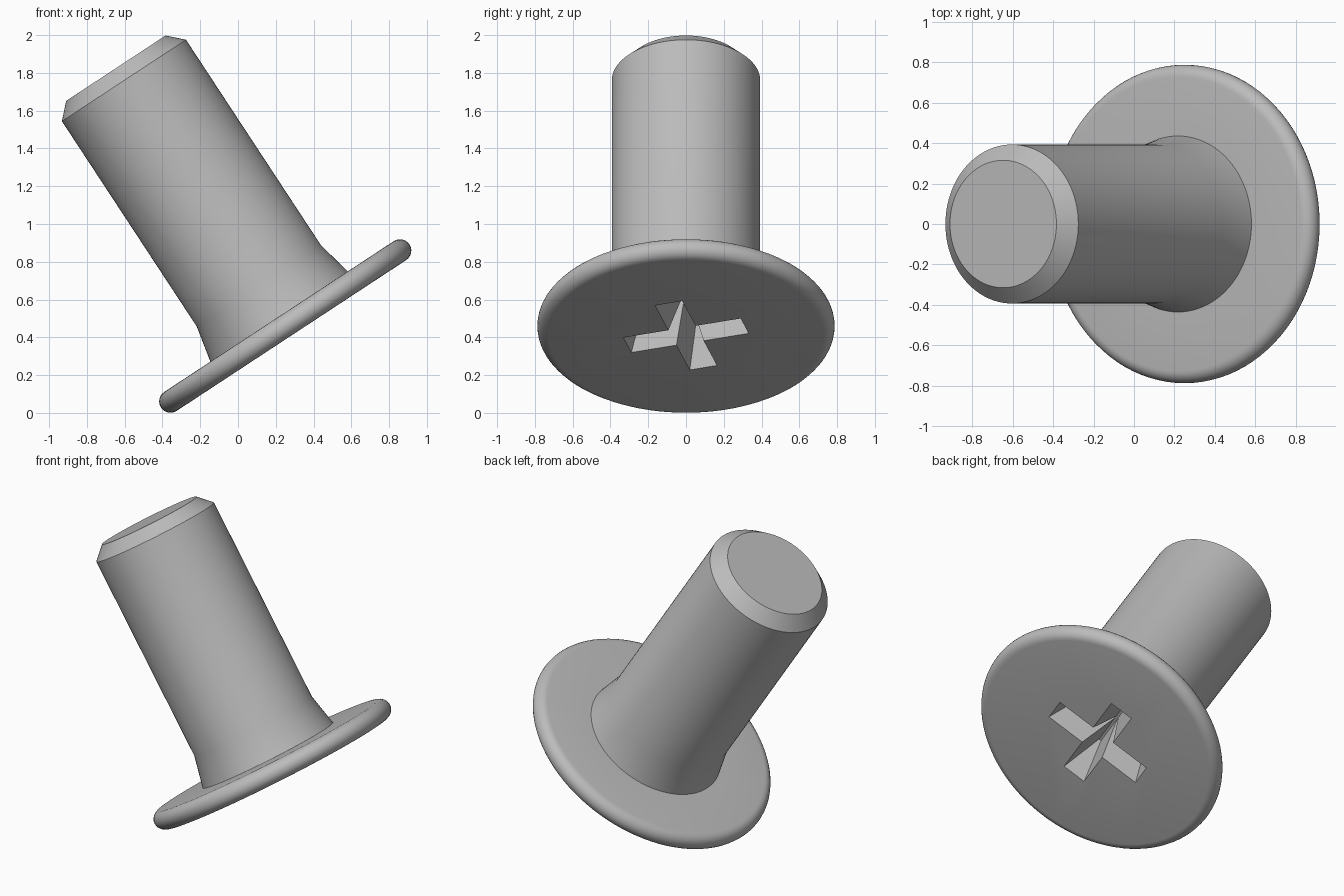
import bpy, bmesh
from math import sin, cos, pi, radians

old = bpy.data.objects.get("Cube")
if old:
    bpy.data.objects.remove(old, do_unlink=True)

# One plain metal colour
metal = bpy.data.materials.new("grey_metal")
metal.use_nodes = True
colour = (0.5, 0.5, 0.5, 1)
metal.diffuse_color = colour
metal.node_tree.nodes["Principled BSDF"].inputs["Base Color"].default_value = colour

SIDES = 96
HEAD_R, RIM = 0.787, 0.06        # head radius, half thickness of its round rim
PLACE, TILT = (0.25, 0, 0.46), radians(-33.3)


def make_object(name, bm):
    bmesh.ops.recalc_face_normals(bm, faces=bm.faces)
    mesh = bpy.data.meshes.new(name)
    bm.to_mesh(mesh)
    bm.free()
    mesh.materials.append(metal)
    obj = bpy.data.objects.new(name, mesh)
    bpy.context.collection.objects.link(obj)
    return obj


def loft(bm, rings):
    """Join closed rings of points with quads and cap both ends."""
    rings = [[bm.verts.new(p) for p in ring] for ring in rings]
    for a, b in zip(rings, rings[1:]):
        for i in range(len(a)):
            j = (i + 1) % len(a)
            bm.faces.new((a[i], a[j], b[j], b[i]))
    bm.faces.new(rings[0])
    bm.faces.new(rings[-1])


def circle(r, z):
    return [(r * cos(2 * pi * i / SIDES), r * sin(2 * pi * i / SIDES), z)
            for i in range(SIDES)]


# Screw body: flat head with rounded rim, flared neck, shank, chamfered tip
profile = [(HEAD_R - RIM + RIM * cos(a), RIM * sin(a))
           for a in (-pi / 2 + pi * i / 12 for i in range(13))]
profile += [(0.435, RIM), (0.393, 0.255), (0.393, 1.555), (0.315, 1.633)]
bm = bmesh.new()
loft(bm, [circle(r, z) for r, z in profile])
screw = make_object("screw", bm)


# Tapered cross cutter for the driver recess
def cross(depth):
    w, e = 0.075 - 0.25 * depth, 0.324 - 0.35 * depth
    points = []
    for k in range(4):
        a = k * pi / 2 - radians(16.5)
        for x, y in ((e, -w), (e, w), (w, w)):
            points.append((x * cos(a) - y * sin(a), x * sin(a) + y * cos(a), depth - RIM))
    return points


bm = bmesh.new()
loft(bm, [cross(-0.03), cross(0.27)])
cutter = make_object("recess_cutter", bm)
cutter.hide_render = True

cut = screw.modifiers.new("driver_recess", 'BOOLEAN')
cut.operation = 'DIFFERENCE'
cut.solver = 'EXACT'
cut.object = cutter

bpy.ops.object.select_all(action='DESELECT')
screw.select_set(True)
bpy.context.view_layer.objects.active = screw
bpy.ops.object.modifier_apply(modifier=cut.name)
bpy.data.objects.remove(cutter, do_unlink=True)
bpy.ops.object.shade_smooth_by_angle(angle=radians(30))

# Lean the screw so it rests on its rim
screw.rotation_euler = (0, TILT, 0)
screw.location = PLACE
